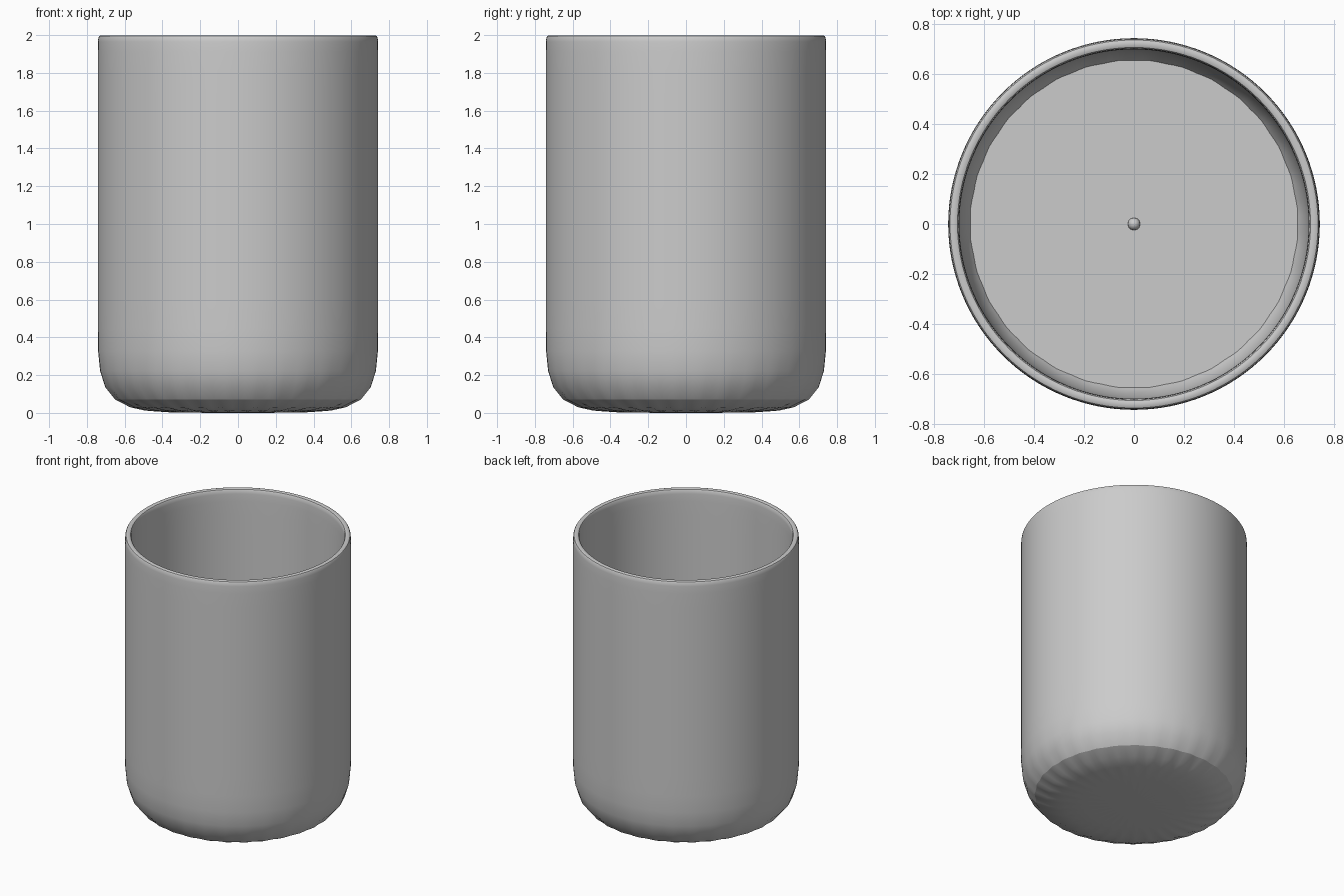
import bpy, bmesh, math

if "Cube" in bpy.data.objects:
    bpy.data.objects.remove(bpy.data.objects["Cube"])

SIDES = 32
R = 0.747
WALL = 0.045


def make_object(name, bm):
    mesh = bpy.data.meshes.new(name)
    bm.to_mesh(mesh)
    bm.free()
    obj = bpy.data.objects.new(name, mesh)
    bpy.context.collection.objects.link(obj)
    return obj


def ring(bm, r, z):
    return [bm.verts.new((r * math.cos(2 * math.pi * i / SIDES),
                          r * math.sin(2 * math.pi * i / SIDES), z))
            for i in range(SIDES)]


# Revolve a cage profile around a fanned centre point
def cage(bm, profile, centre_z):
    rings = [ring(bm, r, z) for r, z in profile]
    for a, b in zip(rings, rings[1:]):
        for i in range(SIDES):
            j = (i + 1) % SIDES
            bm.faces.new((a[i], a[j], b[j], b[i]))
    centre = bm.verts.new((0, 0, centre_z))
    for i in range(SIDES):
        bm.faces.new((centre, rings[0][(i + 1) % SIDES], rings[0][i]))
    return rings, centre


# Cup: outer cage, over the rim, down the inside to a fanned inner bottom
bm = bmesh.new()
ri = R - WALL
rings, _ = cage(bm, [(R, 0.0), (R, 0.42), (R, 1.0), (R, 1.97), (R, 2.0),
                     (ri, 2.0), (ri, 1.97), (ri, 1.0), (ri, 0.45), (ri, 0.05)], 0.0)
inner = bm.verts.new((0, 0, 0.05))
last = rings[-1]
for i in range(SIDES):
    bm.faces.new((inner, last[i], last[(i + 1) % SIDES]))
cup = make_object("cup_body", bm)
sub = cup.modifiers.new("round", 'SUBSURF')
sub.levels = sub.render_levels = 2

# Flat floor resting in the rounded inner bottom
bm = bmesh.new()
bm.faces.new(ring(bm, 0.665, 0.17))
make_object("inner_floor", bm)

# Small bead at the centre of the floor
bm = bmesh.new()
bmesh.ops.create_uvsphere(bm, u_segments=12, v_segments=8, radius=0.025)
bead = make_object("centre_bead", bm)
bead.location.z = 0.17

# Smooth the surfaces while keeping hard edges
for obj in (cup, bead):
    bpy.ops.object.select_all(action='DESELECT')
    obj.select_set(True)
    bpy.context.view_layer.objects.active = obj
    bpy.ops.object.shade_smooth_by_angle(angle=math.radians(30))
